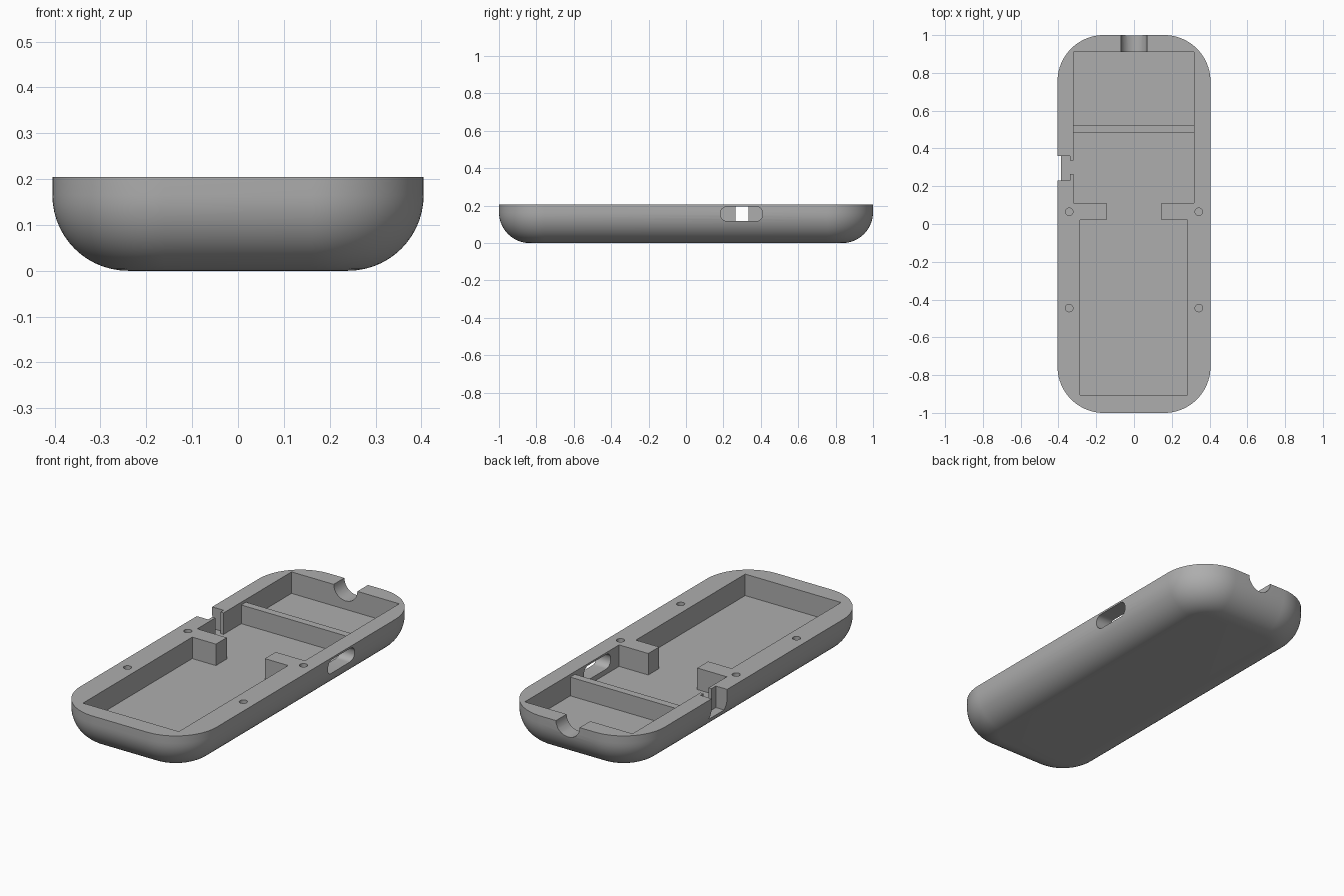
import bpy, bmesh, math
from mathutils import Vector

if "Cube" in bpy.data.objects:
    bpy.data.objects.remove(bpy.data.objects["Cube"])

HALF_X, HALF_Y, HEIGHT = 0.405, 1.0, 0.205
CORNER, FILLET, FLOOR = 0.245, 0.165, 0.09

grey = bpy.data.materials.new("matte grey")
grey.use_nodes = True
grey.diffuse_color = (0.42, 0.42, 0.42, 1)
grey.node_tree.nodes["Principled BSDF"].inputs["Base Color"].default_value = (0.42, 0.42, 0.42, 1)


def rounded_rect(hx, hy, r, steps):
    """Counter-clockwise rounded rectangle centred on the origin."""
    points = []
    for quarter, (sx, sy) in enumerate(((1, 1), (-1, 1), (-1, -1), (1, -1))):
        for i in range(steps + 1):
            a = math.pi / 2 * (quarter + i / steps)
            points.append((sx * (hx - r) + r * math.cos(a), sy * (hy - r) + r * math.sin(a)))
    return points


def circle(r, cx=0, cy=0, steps=32):
    return [(cx + r * math.cos(math.tau * i / steps), cy + r * math.sin(math.tau * i / steps))
            for i in range(steps)]


def loft(name, rings):
    """Skin a stack of equal rings and close both ends."""
    bm = bmesh.new()
    loops = [[bm.verts.new(p) for p in ring] for ring in rings]
    for low, high in zip(loops, loops[1:]):
        for i in range(len(low)):
            j = (i + 1) % len(low)
            bm.faces.new((low[i], low[j], high[j], high[i]))
    bm.faces.new(loops[0][::-1])
    bm.faces.new(loops[-1])
    bmesh.ops.recalc_face_normals(bm, faces=bm.faces)
    mesh = bpy.data.meshes.new(name)
    bm.to_mesh(mesh)
    bm.free()
    mesh.materials.append(grey)
    obj = bpy.data.objects.new(name, mesh)
    bpy.context.collection.objects.link(obj)
    return obj


def prism(name, base, direction):
    base = [Vector(p) for p in base]
    return loft(name, [base, [p + Vector(direction) for p in base]])


def cut(target, cutter):
    cutter.hide_render = True
    bpy.context.view_layer.objects.active = target
    mod = target.modifiers.new("cut", 'BOOLEAN')
    mod.operation, mod.solver, mod.object = 'DIFFERENCE', 'EXACT', cutter
    bpy.ops.object.modifier_apply(modifier=mod.name)
    bpy.data.objects.remove(cutter)


# Outer tray: rounded outline with a large fillet round the underside
rings = []
for k in range(15):
    a = math.pi / 2 * k / 14
    inset, z = FILLET * (1 - math.sin(a)), FILLET * (1 - math.cos(a))
    rings.append([(x, y, z) for x, y in
                  rounded_rect(HALF_X - inset, HALF_Y - inset, CORNER - inset, 20)])
rings.append([(x, y, HEIGHT) for x, y, _ in rings[-1]])
case = loft("case_tray", rings)

# Inner pocket with two lugs at the neck and a stepped switch notch on the -x wall
outline = [(-0.285, -0.905), (0.283, -0.905), (0.283, 0.02), (0.145, 0.02), (0.145, 0.112),
           (0.318, 0.112), (0.318, 0.91), (-0.32, 0.91), (-0.32, 0.335), (-0.338, 0.335),
           (-0.338, 0.36), (-0.5, 0.36), (-0.5, 0.23), (-0.338, 0.23), (-0.338, 0.265),
           (-0.32, 0.265), (-0.32, 0.112), (-0.145, 0.112), (-0.145, 0.02), (-0.285, 0.02)]
cut(case, prism("pocket_cutter", [(x, y, FLOOR) for x, y in outline], (0, 0, 0.3)))

# Half-round cable port in the back wall
cut(case, prism("port_cutter", [(x, 0.85, HEIGHT + z) for x, z in circle(0.07)], (0, 0.3, 0)))

# Rounded slot through the +x wall
slot = rounded_rect(0.113, 0.039, 0.036, 8)
cut(case, prism("slot_cutter", [(0.25, 0.297 + y, 0.156 + z) for y, z in slot], (0.3, 0, 0)))

# Four screw holes in the rim
for x in (-0.343, 0.343):
    for y in (0.065, -0.445):
        cut(case, prism("screw_cutter", [(px, py, 0.12) for px, py in circle(0.02, x, y, 20)],
                        (0, 0, 0.2)))

# Divider wall across the pocket
divider = [(-0.322, 0.485, 0.08), (0.32, 0.485, 0.08), (0.32, 0.525, 0.08), (-0.322, 0.525, 0.08)]
prism("divider_wall", divider, (0, 0, 0.11))

# Smooth the curved shell, keep the cut edges crisp
bpy.ops.object.select_all(action='DESELECT')
case.select_set(True)
bpy.context.view_layer.objects.active = case
bpy.ops.object.shade_smooth_by_angle(angle=math.radians(30))
